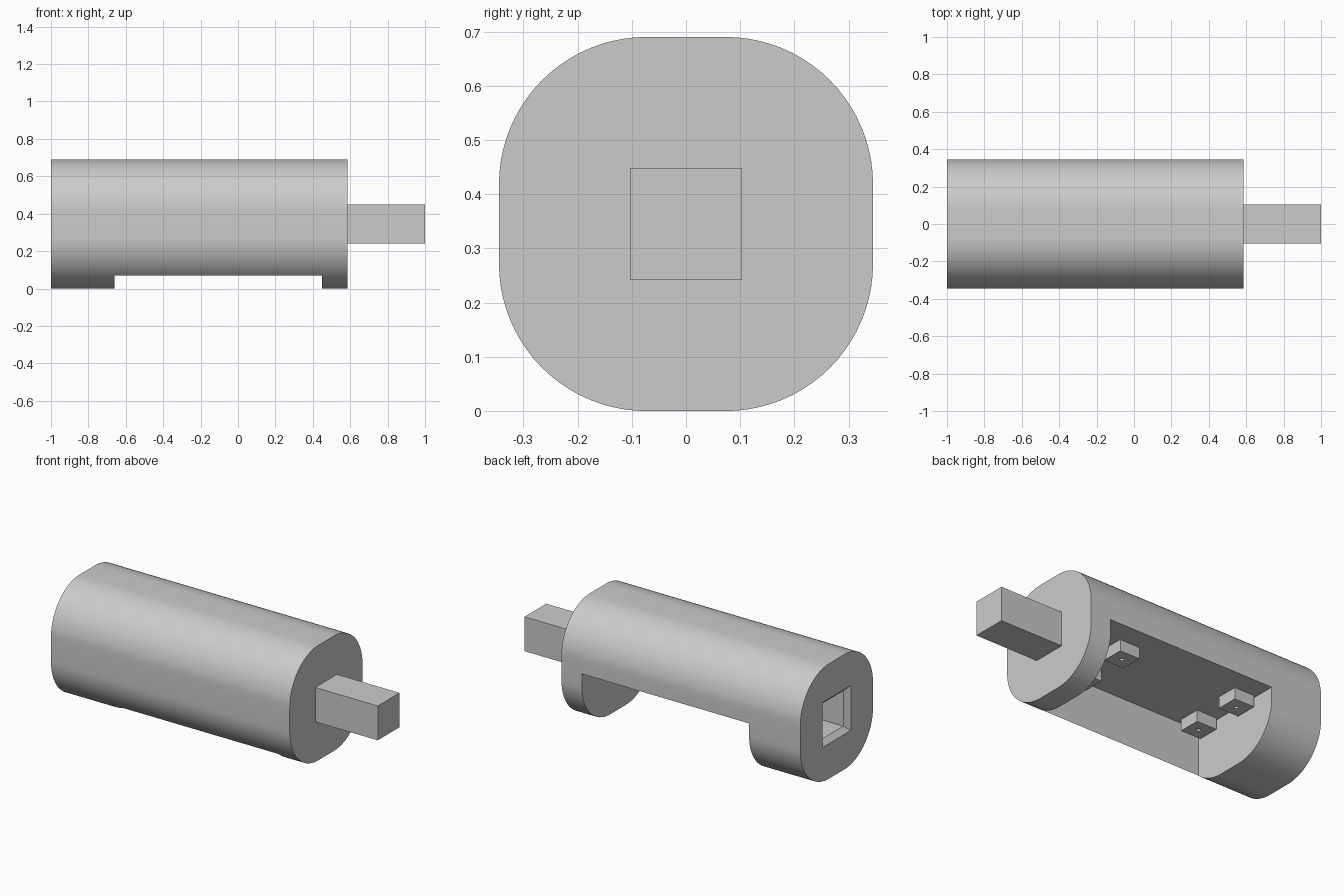
import bpy
import bmesh
from math import sin, cos, pi

if "Cube" in bpy.data.objects:
    bpy.data.objects.remove(bpy.data.objects["Cube"], do_unlink=True)

# One plain grey for everything
GREY = (0.6, 0.6, 0.6, 1.0)
grey = bpy.data.materials.new("light grey")
grey.use_nodes = True
grey.diffuse_color = GREY
grey.node_tree.nodes["Principled BSDF"].inputs["Base Color"].default_value = GREY

MID_Z = 0.345
BODY_END = 0.585


def finish(name, bm):
    """Turn a bmesh into a named grey object."""
    bmesh.ops.recalc_face_normals(bm, faces=bm.faces)
    mesh = bpy.data.meshes.new(name)
    bm.to_mesh(mesh)
    bm.free()
    mesh.materials.append(grey)
    obj = bpy.data.objects.new(name, mesh)
    bpy.context.collection.objects.link(obj)
    return obj


def box(name, x, y, z):
    """Box from (min, max) ranges."""
    bm = bmesh.new()
    bmesh.ops.create_cube(bm, size=1)
    for v in bm.verts:
        v.co = [r[0] if c < 0 else r[1] for c, r in zip(v.co, (x, y, z))]
    return finish(name, bm)


def loft(name, sections):
    """Closed solid through (x, outline) sections of (y, z) points."""
    bm = bmesh.new()
    rings = [[bm.verts.new((x, y, z)) for y, z in pts] for x, pts in sections]
    for a, b in zip(rings, rings[1:]):
        for i in range(len(a)):
            j = (i + 1) % len(a)
            bm.faces.new((a[i], a[j], b[j], b[i]))
    bm.faces.new(rings[0])
    bm.faces.new(rings[-1])
    return finish(name, bm)


def square(half):
    return [(sy * half, MID_Z + sz * half)
            for sy, sz in ((1, 1), (-1, 1), (-1, -1), (1, -1))]


def rounded_square(half, radius, steps=20):
    pts = []
    flat = half - radius
    for q, (sy, sz) in enumerate(((1, 1), (-1, 1), (-1, -1), (1, -1))):
        for i in range(steps + 1):
            a = (q + i / steps) * pi / 2
            pts.append((sy * flat + radius * cos(a),
                        MID_Z + sz * flat + radius * sin(a)))
    return pts


def activate(obj):
    bpy.ops.object.select_all(action='DESELECT')
    obj.select_set(True)
    bpy.context.view_layer.objects.active = obj


def cut(obj, cutter):
    """Subtract the cutter and discard it."""
    cutter.hide_render = True
    mod = obj.modifiers.new("cut", 'BOOLEAN')
    mod.operation = 'DIFFERENCE'
    mod.solver = 'EXACT'
    mod.object = cutter
    activate(obj)
    bpy.ops.object.modifier_apply(modifier=mod.name)
    bpy.data.objects.remove(cutter, do_unlink=True)


# Rounded body
outline = rounded_square(MID_Z, 0.272)
body = loft("body", [(-1, outline), (BODY_END, outline)])

# Pocket open to the bottom and back, leaving the front wall
cut(body, box("pocket_cutter", (-0.66, 0.45), (-0.255, 0.6), (-0.2, MID_Z)))

# Socket with a chamfered mouth in the end opposite the peg
cut(body, loft("socket_cutter", [(-1.03, square(0.163)), (-0.97, square(0.106)),
                                 (-0.7, square(0.106))]))
activate(body)
bpy.ops.object.shade_smooth_by_angle(angle=pi / 6)

# Square peg
peg = loft("peg", [(BODY_END, square(0.103)), (1, square(0.103))])

# Four mounting pads with screw holes under the pocket ceiling
PAD = 0.066
for x, end in ((-0.58, "right"), (0.21, "left")):
    for y, side in ((-0.16, "front"), (0.15, "back")):
        pad = box(f"mounting_pad_{side}_{end}", (x - PAD, x + PAD),
                  (y - PAD, y + PAD), (MID_Z - 0.068, MID_Z))
        bm = bmesh.new()
        bmesh.ops.create_cone(bm, cap_ends=True, segments=16,
                              radius1=0.012, radius2=0.012, depth=0.1)
        bmesh.ops.translate(bm, verts=bm.verts, vec=(x, y, MID_Z - 0.06))
        cut(pad, finish("screw_hole_cutter", bm))
